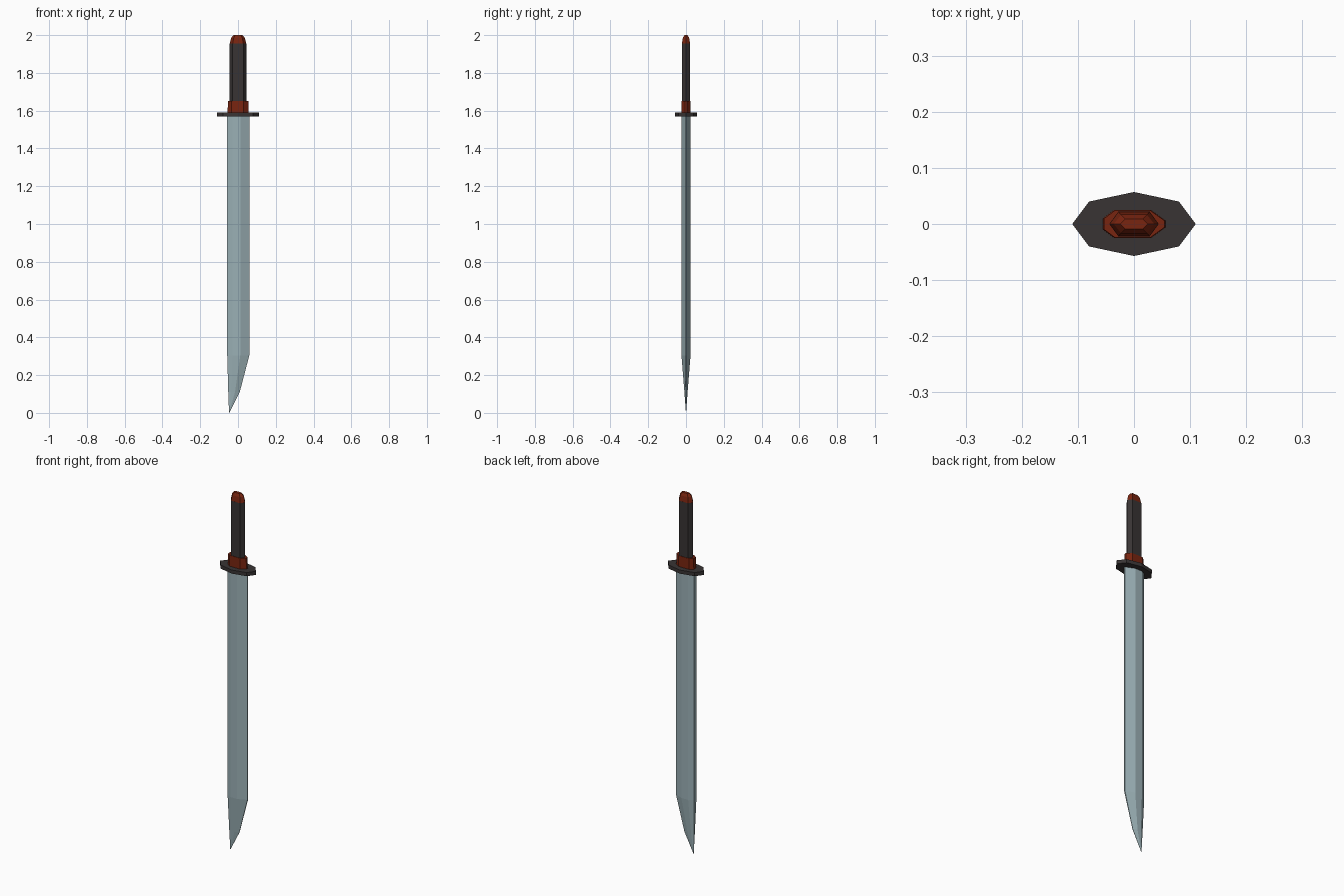
import bpy, bmesh

if "Cube" in bpy.data.objects:
    bpy.data.objects.remove(bpy.data.objects["Cube"])


def material(name, color):
    m = bpy.data.materials.new(name)
    m.diffuse_color = (*color, 1)
    m.use_nodes = True
    m.node_tree.nodes["Principled BSDF"].inputs["Base Color"].default_value = m.diffuse_color
    return m


STEEL = material("pale steel", (0.33, 0.44, 0.47))
DARK = material("charcoal", (0.040, 0.034, 0.034))
RED = material("rust red", (0.19, 0.018, 0.005))


def mirrored(half):
    """Close a cross-section given only by its +y half."""
    return half + [(x, -y) for x, y in reversed(half) if y > 0]


def loft(name, section, levels, mat):
    """Stack scaled copies of a section; level = (z, x scale, y scale, x shift)."""
    bm = bmesh.new()
    rings = [[bm.verts.new((x * sx + dx, y * sy, z)) for x, y in section]
             for z, sx, sy, dx in levels]
    n = len(section)
    for a, b in zip(rings, rings[1:]):
        for i in range(n):
            j = (i + 1) % n
            bm.faces.new((a[i], a[j], b[j], b[i]))
    bm.faces.new(rings[0])
    bm.faces.new(rings[-1])
    bmesh.ops.recalc_face_normals(bm, faces=bm.faces)
    me = bpy.data.meshes.new(name)
    bm.to_mesh(me)
    bm.free()
    me.materials.append(mat)
    ob = bpy.data.objects.new(name, me)
    bpy.context.collection.objects.link(ob)
    return ob


# Blade: blunt spine on -x, bevelled edge on +x, clipped point
blade = mirrored([(-0.057, 0.010), (-0.03, 0.024), (0.012, 0.024), (0.06, 0.003)])
loft("blade", blade, [(1.575, 1, 1, 0), (0.305, 1, 1, 0),
                      (0.11, 0.52, 0.35, -0.022), (0.0, 0.01, 0.02, -0.047)], STEEL)

# Guard: flat eight-sided plate
guard = mirrored([(-0.11, 0), (-0.08, 0.04), (0, 0.057), (0.08, 0.04), (0.11, 0)])
loft("guard", guard, [(1.57, 1, 1, 0), (1.59, 1, 1, 0)], DARK)

# Collar between guard and grip
collar = mirrored([(-0.055, 0.010), (-0.035, 0.025), (0.03, 0.025), (0.056, 0.006)])
loft("collar", collar, [(1.588, 1, 1, 0), (1.65, 0.97, 0.97, 0)], RED)

# Grip and tapered pommel cap share one section
grip = mirrored([(-0.044, 0), (-0.028, 0.022), (0.028, 0.022), (0.044, 0)])
loft("grip", grip, [(1.645, 1, 1, 0), (1.955, 1, 1, 0)], DARK)
loft("pommel", grip, [(1.953, 1, 1, 0), (1.985, 0.82, 0.75, 0), (2.0, 0.55, 0.4, 0)], RED)
